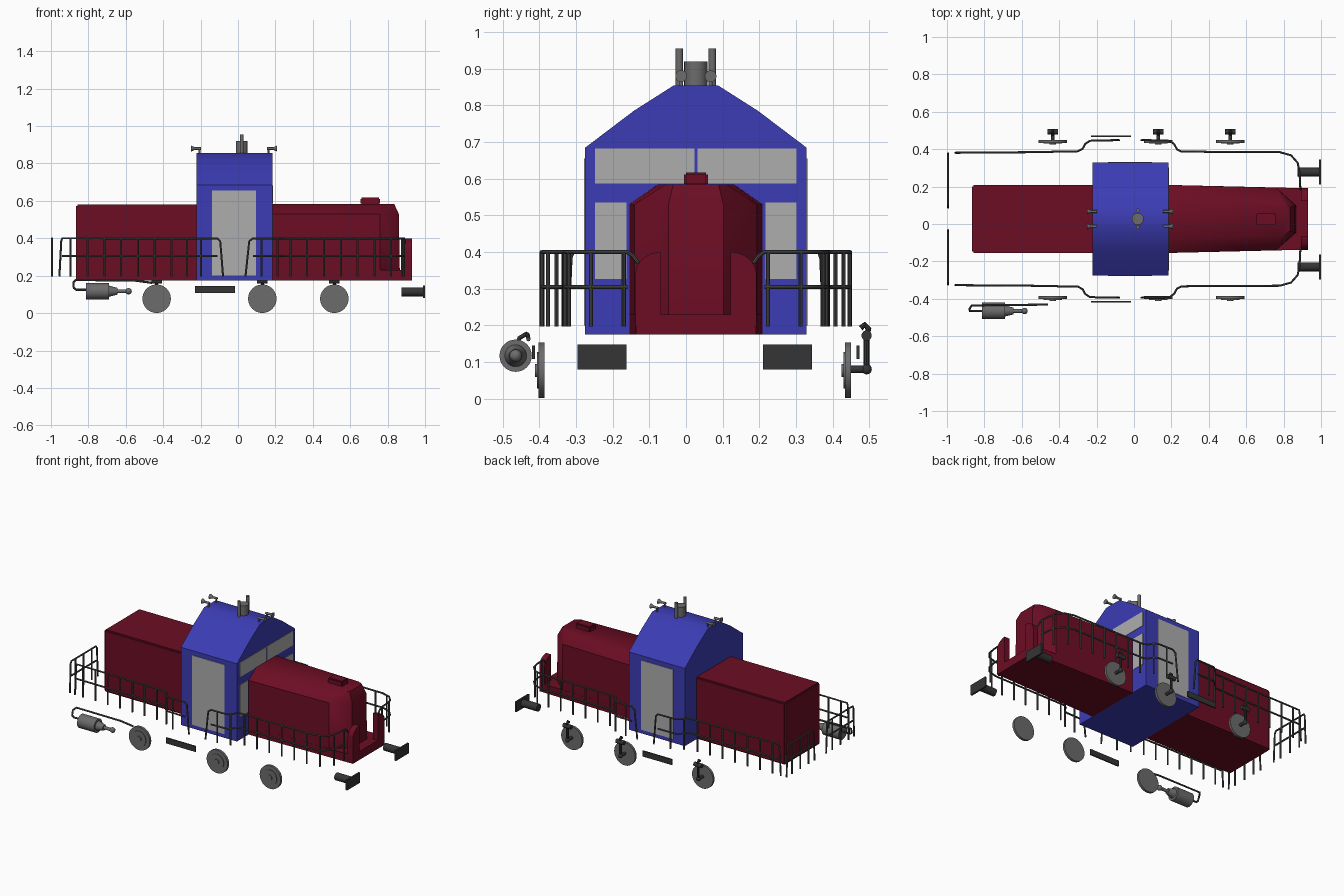
import bpy, bmesh, math
from mathutils import Vector

if "Cube" in bpy.data.objects:
    bpy.data.objects.remove(bpy.data.objects["Cube"])

MID = 0.027  # centre line of the body in y


def material(name, rgb):
    m = bpy.data.materials.new(name)
    m.use_nodes = True
    m.diffuse_color = (*rgb, 1)
    m.node_tree.nodes["Principled BSDF"].inputs["Base Color"].default_value = (*rgb, 1)
    return m


RED = material("dark_red", (0.15, 0.004, 0.017))
BLUE = material("cab_blue", (0.045, 0.045, 0.46))
PANE = material("light_grey", (0.42, 0.42, 0.42))
STEEL = material("mid_grey", (0.15, 0.15, 0.15))
RAIL = material("rail_grey", (0.07, 0.07, 0.07))
BLACK = material("near_black", (0.035, 0.035, 0.035))


def finish(name, mesh, mat):
    mesh.materials.clear()
    mesh.materials.append(mat)
    ob = bpy.data.objects.new(name, mesh)
    bpy.context.collection.objects.link(ob)
    return ob


def from_bmesh(name, bm, mat):
    bmesh.ops.recalc_face_normals(bm, faces=bm.faces)
    mesh = bpy.data.meshes.new(name)
    bm.to_mesh(mesh)
    bm.free()
    return finish(name, mesh, mat)


def box(name, mat, x, y, z, bevel=0):
    bm = bmesh.new()
    bmesh.ops.create_cube(bm, size=1)
    for v in bm.verts:
        v.co = [(a + b) / 2 + c * (b - a) for (a, b), c in zip((x, y, z), v.co)]
    if bevel:
        bmesh.ops.bevel(bm, geom=bm.edges[:], offset=bevel, segments=2, affect='EDGES')
    return from_bmesh(name, bm, mat)


def prism(name, mat, outline, x0, x1):
    """Extrude a (y, z) outline along x."""
    bm = bmesh.new()
    face = bm.faces.new([bm.verts.new((x0, y, z)) for y, z in outline])
    new = bmesh.ops.extrude_face_region(bm, geom=[face])["geom"]
    bmesh.ops.translate(bm, vec=(x1 - x0, 0, 0),
                        verts=[v for v in new if isinstance(v, bmesh.types.BMVert)])
    return from_bmesh(name, bm, mat)


def hull(name, mat, points):
    bm = bmesh.new()
    for p in points:
        bm.verts.new(p)
    bmesh.ops.convex_hull(bm, input=bm.verts[:])
    bmesh.ops.dissolve_limit(bm, angle_limit=0.02, verts=bm.verts[:], edges=bm.edges[:])
    return from_bmesh(name, bm, mat)


def rod(name, mat, a, b, r, r2=None, sides=24):
    a, b = Vector(a), Vector(b)
    bm = bmesh.new()
    bmesh.ops.create_cone(bm, cap_ends=True, segments=sides, radius1=r,
                          radius2=r if r2 is None else r2, depth=(b - a).length)
    turn = (b - a).to_track_quat('Z', 'Y').to_matrix().to_4x4()
    bmesh.ops.transform(bm, matrix=turn, verts=bm.verts)
    bmesh.ops.translate(bm, vec=(a + b) / 2, verts=bm.verts)
    return from_bmesh(name, bm, mat)


def ball(name, mat, p, r):
    bm = bmesh.new()
    bmesh.ops.create_uvsphere(bm, u_segments=16, v_segments=10, radius=r)
    bmesh.ops.translate(bm, vec=p, verts=bm.verts)
    return from_bmesh(name, bm, mat)


def tubes(name, mat, paths, r):
    """Several round tubes in one object."""
    cu = bpy.data.curves.new(name, 'CURVE')
    cu.dimensions, cu.bevel_depth, cu.bevel_resolution, cu.use_fill_caps = '3D', r, 2, True
    for path in paths:
        s = cu.splines.new('POLY')
        s.points.add(len(path) - 1)
        for pt, p in zip(s.points, path):
            pt.co = (*p, 1)
    tmp = bpy.data.objects.new(name + "_path", cu)
    mesh = bpy.data.meshes.new_from_object(tmp)
    bpy.data.objects.remove(tmp)
    return finish(name, mesh, mat)


def railing(name, plan, start, end, spacing=0.09):
    """Top rail, middle rail and posts along a plan of (x, y) points."""
    top = [(x, y, 0.4) for x, y in plan]
    mid = [(x, y, 0.305) for x, y in plan]
    posts, walked, due = [], 0, spacing * 0.5
    for a, b in zip(plan, plan[1:]):
        a, b = Vector(a), Vector(b)
        length = (b - a).length
        while due < walked + length:
            p = a.lerp(b, (due - walked) / length)
            posts.append([(p.x, p.y, 0.197), (p.x, p.y, 0.4)])
            due += spacing
        walked += length
    tubes(name, RAIL, [start + top + end, mid] + posts, 0.0055)


# Body: rear hood, sole plate, tapered front hood and hatch
box("rear_hood", RED, (-0.865, -0.21), (MID - 0.182, MID + 0.182), (0.175, 0.582), 0.008)
hull("front_footplate", RED, [(x, MID + s * w, z) for x, w in ((0.18, 0.182), (0.93, 0.164))
                              for s in (-1, 1) for z in (0.175, 0.23)])
sections = [(0.18, 0.182, 0.23), (0.18, 0.182, 0.53), (0.18, 0.105, 0.584),
            (0.76, 0.167, 0.23), (0.76, 0.167, 0.53), (0.80, 0.085, 0.584),
            (0.865, 0.075, 0.23), (0.86, 0.075, 0.53), (0.835, 0.062, 0.584)]
hull("front_hood", RED, [(x, MID + s * w, z) for x, w, z in sections for s in (-1, 1)])
box("hood_hatch", RED, (0.655, 0.76), (MID - 0.033, MID + 0.033), (0.58, 0.617), 0.006)
for s, side in ((-1, "right"), (1, "left")):
    arc = [(MID + s * (0.095 + 0.07 * math.sin(t)), 0.34 + 0.06 * math.cos(t))
           for t in [math.pi / 2 * i / 8 for i in range(9)]]
    prism(side + "_nose_panel", RED,
          arc + [(MID + s * 0.165, 0.2), (MID + s * 0.095, 0.2)], 0.893, 0.93)

# Cab with angled roof, doors and windows
half = [(0.302, 0.175), (0.302, 0.685), (0.17, 0.785), (0.06, 0.855)]
prism("cab", BLUE, [(MID + y, z) for y, z in half] + [(MID - y, z) for y, z in half[::-1]],
      -0.222, 0.185)
for s, side in ((-1, "right"), (1, "left")):
    def span(a, b):
        return sorted((MID + s * a, MID + s * b))
    box(side + "_door", PANE, (-0.138, 0.095), span(0.298, 0.305), (0.2, 0.655))
    box(side + "_upper_window", PANE, (0.181, 0.188), span(0.004, 0.275), (0.587, 0.682))
    box(side + "_lower_window", PANE, (0.181, 0.188), span(0.19, 0.275), (0.327, 0.535))

# Chimney, exhaust pipes and horns on the roof
rod("chimney", STEEL, (0.02, MID, 0.85), (0.02, MID, 0.92), 0.032)
for s in (-1, 1):
    y = MID + s * 0.045
    rod("exhaust_pipe", STEEL, (0.02, y, 0.85), (0.02, y, 0.955), 0.01)
    for d, x in ((-1, -0.205), (1, 0.163)):
        y = MID + s * 0.04
        rod("horn_post", STEEL, (x, y, 0.85), (x, y, 0.88), 0.005)
        rod("horn_tube", STEEL, (x - d * 0.008, y, 0.88), (x + d * 0.026, y, 0.88), 0.007)
        rod("horn_bell", STEEL, (x + d * 0.026, y, 0.88), (x + d * 0.045, y, 0.88), 0.007, 0.016)

# Wheels, with hangers on the left side
for x in (-0.435, 0.13, 0.515):
    for y in (-0.394, 0.442):
        rod("wheel", STEEL, (x, y - 0.008, 0.077), (x, y + 0.008, 0.077), 0.076, sides=40)
        rod("wheel_ring", STEEL, (x, y - 0.012, 0.077), (x, y, 0.077), 0.05, sides=32)
        rod("wheel_hub", STEEL, (x, y - 0.018, 0.077), (x, y, 0.077), 0.018)
    rod("hanger_axle", BLACK, (x, 0.445, 0.08), (x, 0.49, 0.08), 0.01)
    ball("hanger_lower_joint", BLACK, (x, 0.493, 0.08), 0.014)
    rod("hanger_upper_joint", BLACK, (x - 0.028, 0.493, 0.172), (x + 0.028, 0.493, 0.172), 0.014)
    tubes("hanger", BLACK, [[(x, 0.493, 0.08), (x, 0.493, 0.17), (x, 0.498, 0.19),
                             (x, 0.488, 0.202), (x, 0.477, 0.192)]], 0.008)

# Side steps and buffers
for s, side in ((-1, "right"), (1, "left")):
    y = MID + s * 0.443
    box(side + "_step", BLACK, (-0.23, -0.015), (y - 0.004, y + 0.004), (0.108, 0.145))
    y = MID + s * 0.25 + (0 if s > 0 else -0.006)
    box(side + "_buffer_plate", BLACK, (0.989, 1.0), (y - 0.067, y + 0.067), (0.08, 0.147))
    rod(side + "_buffer_shaft", BLACK, (0.875, y, 0.114), (0.992, y, 0.114), 0.024)

# Railings along both sides, around the nose and across the rear
for s, side in ((-1, "right"), (1, "left")):
    def plan(points):
        return [(x, MID + s * w) for x, w in points]
    def at(x, w, z):
        return (x, MID + s * w, z)
    railing(side + "_rear_railing",
            plan([(-0.94, 0.354), (-0.55, 0.357), (-0.3, 0.362), (-0.275, 0.375), (-0.26, 0.402),
                  (-0.235, 0.418), (-0.11, 0.421)]),
            [at(-0.955, 0.354, 0.197), at(-0.945, 0.354, 0.385)],
            [at(-0.095, 0.421, 0.385), at(-0.08, 0.421, 0.197)])
    railing(side + "_front_railing",
            plan([(0.08, 0.421), (0.19, 0.418), (0.215, 0.4), (0.23, 0.372), (0.255, 0.36),
                  (0.78, 0.357), (0.84, 0.34), (0.875, 0.3), (0.885, 0.25), (0.888, 0.187)]),
            [at(0.04, 0.421, 0.197), at(0.06, 0.421, 0.385)],
            [at(0.889, 0.172, 0.39), at(0.89, 0.157, 0.37)])
    railing(side + "_end_railing", plan([(-0.994, 0.08), (-0.994, 0.335)]),
            [at(-0.994, 0.06, 0.197), at(-0.994, 0.07, 0.385)],
            [at(-0.994, 0.342, 0.385), at(-0.994, 0.35, 0.197)], 0.085)

# Air cylinder with feed pipe on the right side
Y, Z = -0.465, 0.117
rod("air_cylinder", STEEL, (-0.812, Y, Z), (-0.69, Y, Z), 0.044, sides=32)
rod("cylinder_neck", STEEL, (-0.69, Y, Z), (-0.645, Y, Z), 0.03, 0.018)
rod("cylinder_piston", STEEL, (-0.65, Y, Z), (-0.585, Y, Z), 0.01)
ball("piston_joint", STEEL, (-0.585, Y, Z), 0.017)
tubes("feed_pipe", RAIL, [[(-0.8, Y, 0.125), (-0.865, Y, 0.125), (-0.878, Y, 0.135),
                           (-0.88, Y + 0.01, 0.165), (-0.868, Y + 0.03, 0.177),
                           (-0.55, Y + 0.033, 0.174), (-0.46, Y + 0.035, 0.162)]], 0.006)

# Smooth round parts while keeping hard edges sharp
bpy.ops.object.select_all(action='DESELECT')
for ob in bpy.context.collection.objects:
    if ob.type == 'MESH':
        ob.select_set(True)
        bpy.context.view_layer.objects.active = ob
bpy.ops.object.shade_smooth_by_angle(angle=math.radians(35))
